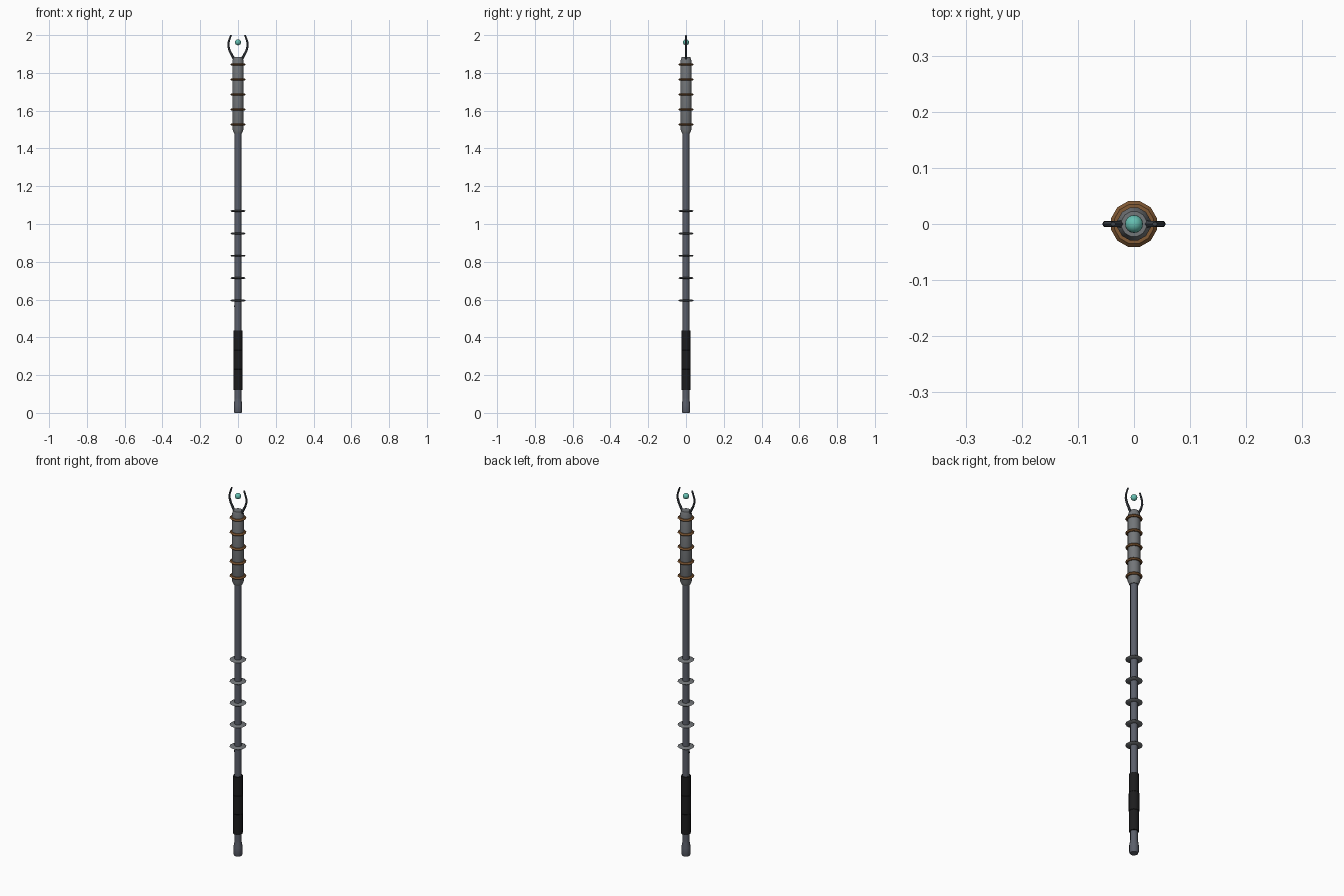
import bpy, bmesh, math

if "Cube" in bpy.data.objects:
    bpy.data.objects.remove(bpy.data.objects["Cube"])

def mat(name, c):
    m = bpy.data.materials.new(name)
    m.diffuse_color = (*c, 1)
    m.use_nodes = True
    m.node_tree.nodes["Principled BSDF"].inputs["Base Color"].default_value = m.diffuse_color
    return m

STEEL = mat("shaft steel", (0.105, 0.115, 0.145))
GREY = mat("barrel grey", (0.17, 0.18, 0.19))
DARK = mat("dark metal", (0.05, 0.058, 0.07))
BLACK = mat("black grip", (0.012, 0.012, 0.013))
COPPER = mat("copper", (0.22, 0.10, 0.035))
TEAL = mat("teal orb", (0.13, 0.52, 0.44))

def finish(bm, name, material, smooth=True):
    bmesh.ops.recalc_face_normals(bm, faces=bm.faces)
    me = bpy.data.meshes.new(name)
    bm.to_mesh(me)
    bm.free()
    ob = bpy.data.objects.new(name, me)
    bpy.context.collection.objects.link(ob)
    me.materials.append(material)
    if smooth:
        bpy.ops.object.select_all(action='DESELECT')
        ob.select_set(True)
        bpy.context.view_layer.objects.active = ob
        bpy.ops.object.shade_smooth_by_angle(angle=math.radians(35))
    return ob

def lathe(name, profile, material, sides=12, closed=False):
    """Revolve (radius, z) points about z; cap the ends unless the profile is a loop."""
    bm = bmesh.new()
    rings = [[bm.verts.new((r * math.cos(2 * math.pi * (i + .5) / sides),
                            r * math.sin(2 * math.pi * (i + .5) / sides), z))
              for i in range(sides)] for r, z in profile]
    pairs = list(zip(rings, rings[1:]))
    if closed:
        pairs.append((rings[-1], rings[0]))
    else:
        bm.faces.new(rings[0])
        bm.faces.new(rings[-1])
    for a, b in pairs:
        for i in range(sides):
            j = (i + 1) % sides
            bm.faces.new((a[i], a[j], b[j], b[i]))
    return finish(bm, name, material)

# Shaft with flared pommel
lathe("shaft", [(.018, .06), (.018, 1.50)], STEEL)
lathe("pommel", [(.020, 0), (.023, .008), (.023, .045), (.018, .075), (.018, .10)], STEEL)

# Grip, slightly thicker in the middle
lathe("grip", [(.024, .12), (.024, .23), (.0255, .232), (.0255, .331), (.024, .333), (.024, .435)], BLACK)

# Thin flanges along the shaft
for k in range(5):
    z = .595 + k * .1185
    lathe(f"shaft_ring_{k + 1}", [(.016, z - .005), (.034, z - .005), (.042, z),
                                  (.034, z + .005), (.016, z + .005)], GREY, closed=True)

# Barrel head
lathe("barrel", [(.022, 1.48), (.030, 1.50), (.030, 1.865), (.023, 1.885)], GREY)

# Copper coils around the barrel
for k in range(5):
    z = 1.527 + k * .0793
    lathe(f"barrel_ring_{k + 1}", [(.028, z - .006), (.036, z - .006), (.042, z),
                                   (.036, z + .006), (.028, z + .006)], COPPER, closed=True)

# Small stud below the lowest flange
bm = bmesh.new()
bmesh.ops.create_cube(bm, size=.009)
bmesh.ops.translate(bm, verts=bm.verts, vec=(-.0155, 0, .565))
finish(bm, "stud", DARK, smooth=False)

# Two curved prongs: tapering hexagonal tubes in the xz plane
PATH = [(.018, 1.868), (.030, 1.89), (.043, 1.914), (.051, 1.94), (.050, 1.962), (.043, 1.983), (.037, 2.0)]
for side, label in ((-1, "left"), (1, "right")):
    bm = bmesh.new()
    rings = []
    for n, (x, z) in enumerate(PATH):
        a, b = PATH[max(n - 1, 0)], PATH[min(n + 1, len(PATH) - 1)]
        dx, dz = b[0] - a[0], b[1] - a[1]
        length = math.hypot(dx, dz)
        nx, nz = dz / length, -dx / length
        if n == len(PATH) - 1:
            nx, nz = 1, 0
        r = .007 - .0025 * n / (len(PATH) - 1)
        rings.append([bm.verts.new((side * (x + nx * r * math.cos(t)), r * math.sin(t),
                                    z + nz * r * math.cos(t)))
                      for t in (i * math.pi / 3 for i in range(6))])
    for a, b in zip(rings, rings[1:]):
        for i in range(6):
            j = (i + 1) % 6
            bm.faces.new((a[i], a[j], b[j], b[i]))
    bm.faces.new(rings[0])
    bm.faces.new(rings[-1])
    finish(bm, f"prong_{label}", DARK)

# Floating orb
bm = bmesh.new()
bmesh.ops.create_uvsphere(bm, u_segments=16, v_segments=10, radius=.016)
bmesh.ops.translate(bm, verts=bm.verts, vec=(0, 0, 1.962))
finish(bm, "orb", TEAL)
